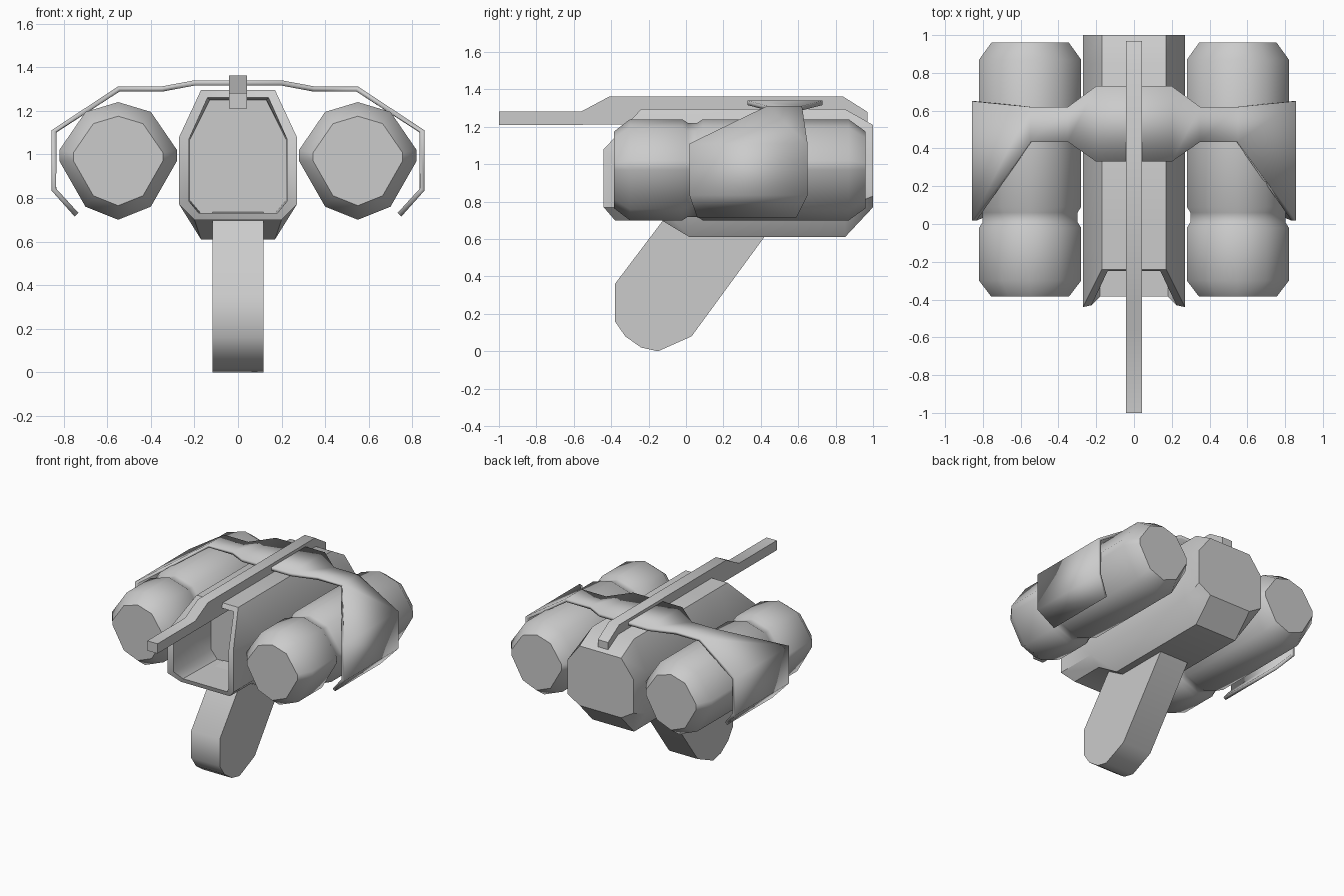
import bpy, bmesh, math

if "Cube" in bpy.data.objects:
    bpy.data.objects.remove(bpy.data.objects["Cube"])


def finish(name, bm, angle=40):
    bmesh.ops.recalc_face_normals(bm, faces=bm.faces)
    me = bpy.data.meshes.new(name)
    bm.to_mesh(me)
    bm.free()
    ob = bpy.data.objects.new(name, me)
    bpy.context.collection.objects.link(ob)
    bpy.ops.object.select_all(action='DESELECT')
    ob.select_set(True)
    bpy.context.view_layer.objects.active = ob
    bpy.ops.object.shade_smooth_by_angle(angle=math.radians(angle))
    return ob


def loft(name, rings, closed=True, caps=True, angle=40):
    """Skin a list of point rings with quads."""
    bm = bmesh.new()
    vr = [[bm.verts.new(p) for p in r] for r in rings]
    n = len(vr[0])
    for a, b in zip(vr, vr[1:]):
        for i in range(n if closed else n - 1):
            j = (i + 1) % n
            bm.faces.new((a[i], a[j], b[j], b[i]))
    if caps:
        bm.faces.new(vr[0])
        bm.faces.new(vr[-1])
    return finish(name, bm, angle)


def extrude_side(name, profile, half):
    """Extrude a y/z profile across x."""
    return loft(name, [[(s * half, y, z) for y, z in profile] for s in (-1, 1)])


def mirrored(half):
    return half + [(-x, y, z) for x, y, z in reversed(half)]


def section(y, top=1.295, hip=0.77, bottom=0.61, w=0.17):
    return mirrored([(0.17, y, top), (0.27, y, 1.08), (0.27, y, hip), (w, y, bottom)])


# central hollow body: inner cavity, slanted rim, belly, tapered tail
loft("central_body", [
    mirrored([(0.13, 0.0, 1.25), (0.22, 0.0, 1.07), (0.22, 0.0, 0.79), (0.17, 0.0, 0.73)]),
    mirrored([(0.14, -0.25, 1.26), (0.225, -0.43, 1.07), (0.225, -0.43, 0.785), (0.18, -0.385, 0.73)]),
    mirrored([(0.17, -0.24, 1.295), (0.27, -0.44, 1.08), (0.27, -0.44, 0.77), (0.20, -0.38, 0.70)]),
    section(-0.13, bottom=0.70, w=0.20),
    section(0.02),
    section(0.85),
    section(1.0, top=1.21, hip=0.83, bottom=0.77),
])

# side tanks: chamfered ends with a groove
tank = [(0, .27), (.15, .225), (.27, .05), (.27, 0), (.15, -.21), (0, -.27),
        (-.15, -.21), (-.27, 0), (-.27, .05), (-.15, .225)]
stations = [(-0.385, .76), (-0.30, 1), (-0.02, 1), (0.01, .93), (0.06, .93),
            (0.09, 1), (0.87, 1), (0.96, .76)]
for side, s in (("left", -1), ("right", 1)):
    loft(side + "_tank",
         [[(s * 0.55 + x * k, y, 0.97 + z * k) for x, z in tank] for y, k in stations],
         angle=50)

# slanted handle
extrude_side("handle", [(-0.10, 0.73), (-0.38, 0.36), (-0.38, 0.16), (-0.325, 0.08),
                        (-0.24, 0.02), (-0.15, 0.0), (0.03, 0.08), (0.44, 0.64),
                        (0.30, 0.75)], 0.117)

# top rail with stepped barrel
extrude_side("top_rail", [(-1.0, 1.21), (-1.0, 1.282), (-0.56, 1.282), (-0.41, 1.362),
                          (0.84, 1.362), (0.97, 1.28), (0.97, 1.215)], 0.042)

# thin armour strap wrapping over the tanks: x, z, front y, back y
strap = [(0.20, 1.34, 0.33, 0.73), (0.35, 1.312, 0.435, 0.62), (0.55, 1.312, 0.435, 0.62),
         (0.857, 1.11, 0.018, 0.65), (0.857, 0.835, 0.018, 0.65), (0.75, 0.715, 0.06, 0.59)]
full = [(-x, z, a, b) for x, z, a, b in reversed(strap)] + strap
rows = [[(x, a + (b - a) * t, z) for x, z, a, b in full] for t in (0, 1)]
ob = loft("armour_strap", rows, closed=False, caps=False, angle=30)
# orient the sheet outward so thickness grows inward
if sum(p.normal.z for p in ob.data.polygons) < 0:
    ob.data.flip_normals()
mod = ob.modifiers.new("thickness", 'SOLIDIFY')
mod.thickness = 0.024
mod.offset = -1
